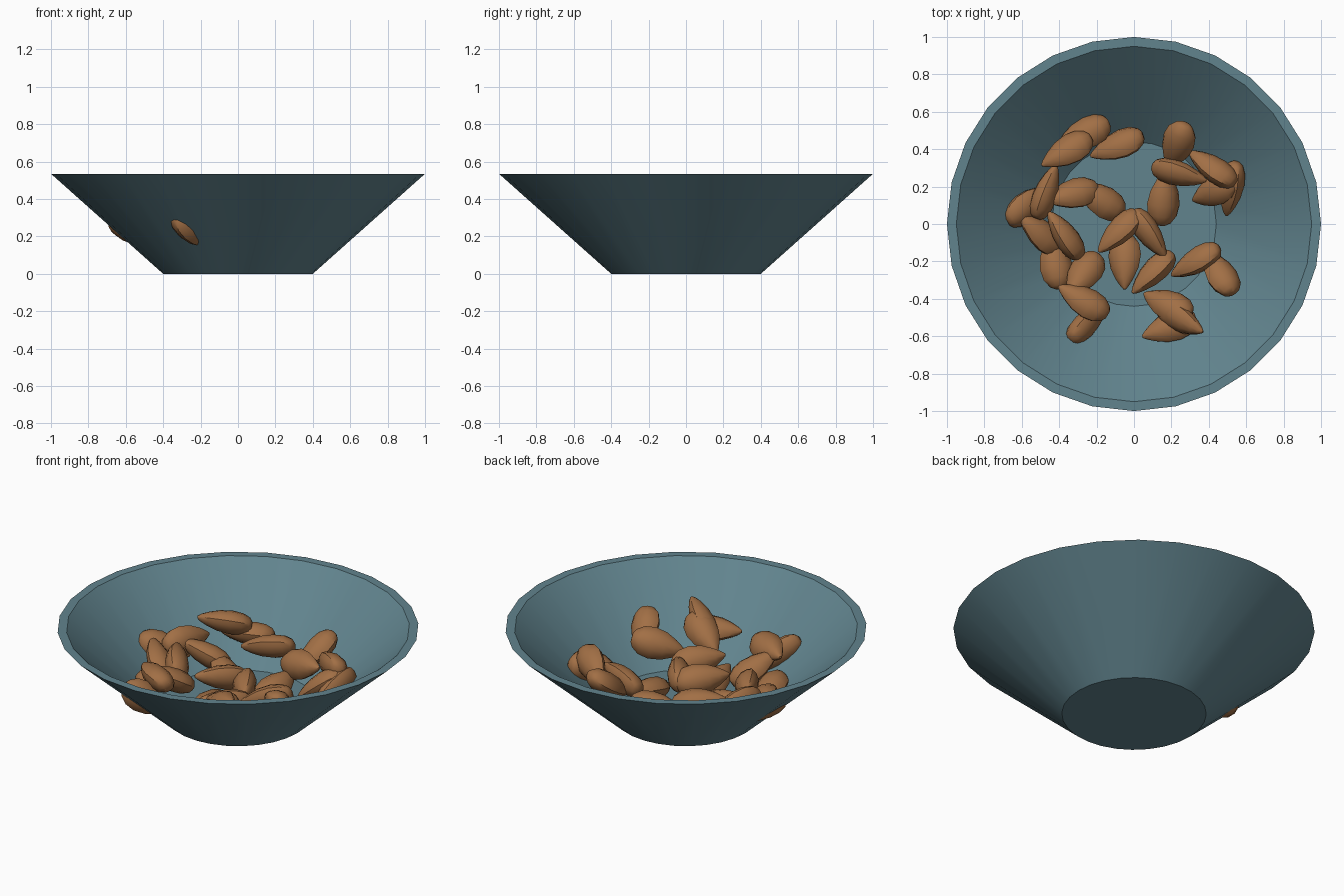
import bpy, bmesh
from math import sin, cos, pi, radians, hypot
from mathutils import Matrix, Vector

if "Cube" in bpy.data.objects:
    bpy.data.objects.remove(bpy.data.objects["Cube"])


def material(name, colour):
    m = bpy.data.materials.new(name)
    m.diffuse_color = (*colour, 1)
    m.use_nodes = True
    m.node_tree.nodes["Principled BSDF"].inputs["Base Color"].default_value = m.diffuse_color
    return m


def finish(bm, name, mat):
    bmesh.ops.recalc_face_normals(bm, faces=bm.faces)
    mesh = bpy.data.meshes.new(name)
    bm.to_mesh(mesh)
    bm.free()
    mesh.materials.append(mat)
    ob = bpy.data.objects.new(name, mesh)
    bpy.context.collection.objects.link(ob)
    bpy.ops.object.select_all(action='DESELECT')
    ob.select_set(True)
    bpy.context.view_layer.objects.active = ob
    bpy.ops.object.shade_smooth_by_angle(angle=radians(35))
    return ob


def skin(bm, rings):
    for a, b in zip(rings, rings[1:]):
        n = len(a)
        for i in range(n):
            j = (i + 1) % n
            bm.faces.new((a[i], a[j], b[j], b[i]))
    bm.faces.new(rings[0][::-1])
    bm.faces.new(rings[-1])


teal = material("bowl_teal", (0.12, 0.23, 0.27))
brown = material("almond_brown", (0.36, 0.16, 0.06))

# Bowl: profile from underside, over the rim, to the inner floor
SIDES = 28
bm = bmesh.new()
rings = [[bm.verts.new((r * cos(2 * pi * i / SIDES), r * sin(2 * pi * i / SIDES), z))
          for i in range(SIDES)]
         for r, z in ((0.40, 0), (1.0, 0.535), (0.95, 0.535), (0.44, 0.075))]
skin(bm, rings)
finish(bm, "bowl", teal)

# Almond: teardrop outline (position along length, half width, half thickness)
STATIONS = ((-0.150, 0.025, 0.020), (-0.135, 0.052, 0.042), (-0.095, 0.080, 0.060),
            (-0.035, 0.090, 0.066), (0.035, 0.078, 0.058), (0.095, 0.050, 0.040),
            (0.135, 0.024, 0.022), (0.155, 0.007, 0.007))


def almond(index, x, y, z, yaw, roll):
    bm = bmesh.new()
    rings = []
    for px, w, t in STATIONS:
        ring = []
        for i in range(12):
            a = 2 * pi * i / 12
            s = sin(a)
            # lens section, pinched to a ridge at both edges
            ring.append(bm.verts.new((px, w * cos(a), t * s * abs(s) ** 0.35)))
        rings.append(ring)
    skin(bm, rings)
    # nuts near the wall tilt with its slope
    r = hypot(x, y)
    outward = (cos(radians(yaw)) * x + sin(radians(yaw)) * y) / r
    pitch = -35 * outward * min(1, r / 0.45)
    ob = finish(bm, f"almond_{index:02d}", brown)
    ob.matrix_world = (Matrix.Translation(Vector((x, y, z)))
                       @ Matrix.Rotation(radians(yaw), 4, 'Z')
                       @ Matrix.Rotation(radians(pitch), 4, 'Y')
                       @ Matrix.Rotation(radians(roll), 4, 'X'))


# Heap of almonds: x, y, height, direction of the tip, roll
HEAP = (
    # back
    (-.27, .48, .25, 205, 20), (-.36, .39, .33, 210, 30), (-.09, .42, .24, 202, 40),
    # right
    (.23, .42, .29, 250, 10), (.24, .27, .27, 345, 60), (.16, .14, .17, 85, 15),
    (.42, .30, .31, 145, 60), (.43, .18, .23, 205, 20), (.52, .19, .24, 260, 70),
    # left
    (-.57, .10, .23, 40, 40), (-.47, .17, .27, 70, 80), (-.33, .16, .23, 195, 30),
    (-.18, .13, .18, 150, 20), (-.50, -.05, .23, 140, 40), (-.37, -.06, .26, 125, 70),
    (-.42, -.20, .20, 100, 10),
    # front left
    (-.27, -.27, .26, 235, 15), (-.27, -.41, .33, 150, 30), (-.25, -.53, .24, 45, 70),
    # middle
    (-.08, -.04, .23, 225, 60), (.08, -.05, .22, 305, 70), (-.05, -.20, .15, 270, 15),
    (.10, -.26, .21, 225, 70),
    # front right
    (.33, -.20, .27, 210, 60), (.46, -.26, .30, 120, 30), (.18, -.43, .29, 155, 25),
    (.19, -.55, .27, 200, 20), (.25, -.51, .33, 330, 50),
)
for n, row in enumerate(HEAP, 1):
    almond(n, *row)
